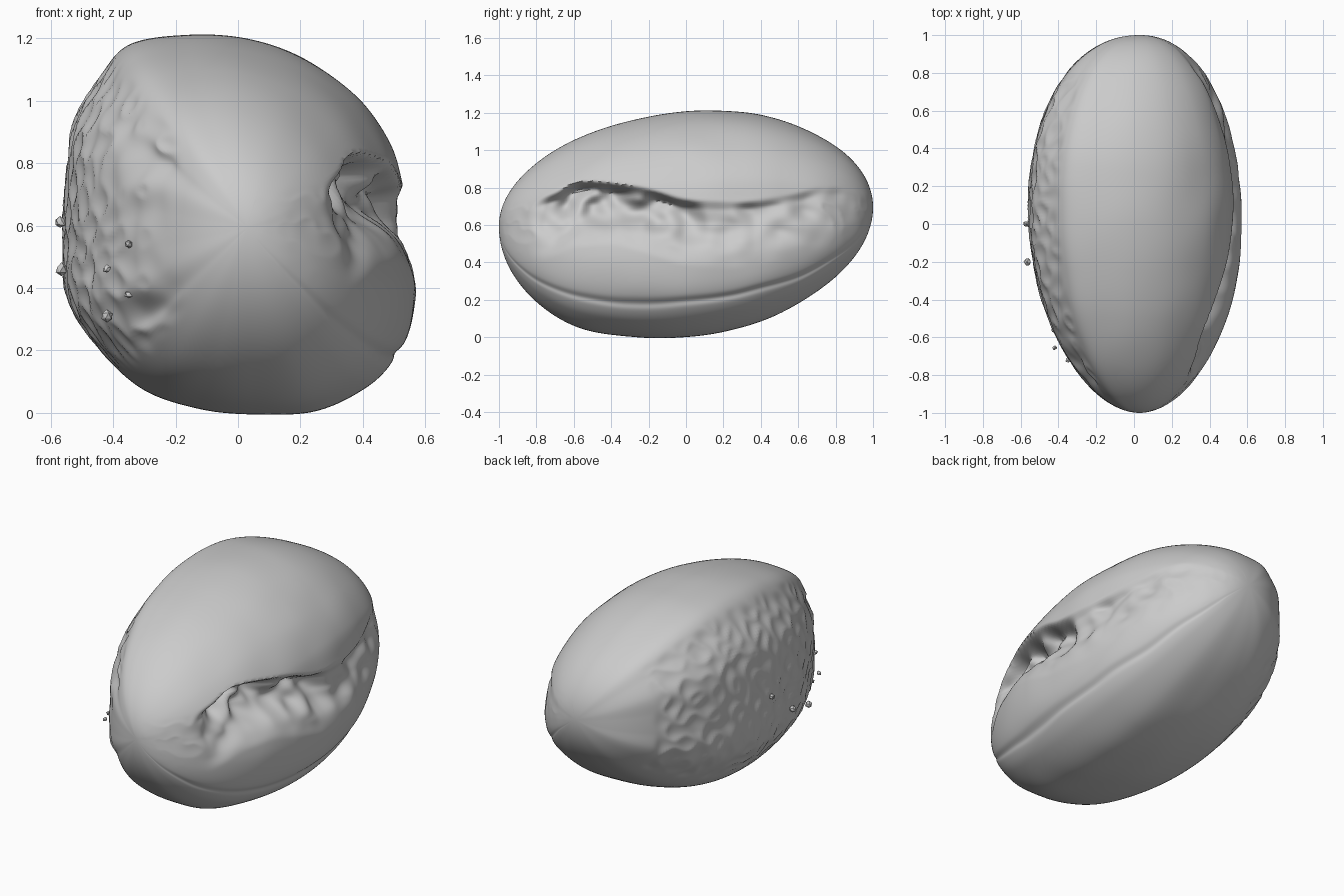
import bpy, bmesh, math, random
from mathutils import Vector, noise

cube = bpy.data.objects.get("Cube")
if cube:
    bpy.data.objects.remove(cube)

grey = bpy.data.materials.new("plain grey")
grey.use_nodes = True
tone = (0.6, 0.6, 0.6, 1)
grey.diffuse_color = tone
grey.node_tree.nodes["Principled BSDF"].inputs["Base Color"].default_value = tone

RINGS, SIDES = 190, 260
MID = 0.605      # height of the middle

# Widest cross-section (x, z), clockwise from the top
SECTION = [Vector(p) for p in (
    (-0.17, 1.205), (0.02, 1.195), (0.21, 1.13), (0.38, 1.005), (0.49, 0.85),
    (0.53, 0.70), (0.56, 0.56), (0.575, 0.42), (0.555, 0.28), (0.505, 0.18),
    (0.42, 0.09), (0.25, 0.01), (0.05, 0.0), (-0.13, 0.02), (-0.31, 0.08),
    (-0.46, 0.22), (-0.55, 0.37), (-0.56, 0.55), (-0.555, 0.73),
    (-0.535, 0.91), (-0.45, 1.06), (-0.35, 1.175))]


def section_point(t):
    """Smooth closed curve through the section points."""
    n = len(SECTION)
    i = int(t * n) % n
    u = t * n - int(t * n)
    a, b, c, d = (SECTION[(i + k) % n] for k in (-1, 0, 1, 2))
    return 0.5 * (2 * b + (c - a) * u + (2 * a - 5 * b + 4 * c - d) * u * u
                  + (3 * b - a - 3 * c + d) * u ** 3)


def bell(v, width):
    return math.exp(-(v / width) ** 2)


def step(lo, hi, v):
    v = min(max((v - lo) / (hi - lo), 0), 1)
    return v * v * (3 - 2 * v)


def spine(y, f):
    """Centre of the ring at y: tilted, with the front tip turned up a little."""
    return 0.03 * (1 - f), MID + 0.075 * y + (0.04 - 0.025 * y) * (1 - f)


def loft(s, y, f):
    """Place a section point on the ring at y: wider at the back than the front."""
    cx, cz = spine(y, f)
    flare = 0.04 + 0.06 * step(0.1, -0.3, s.x)
    wide = f ** (1 - 0.05 * y) * (1 + flare * y)
    tall = f * (1 - 0.04 * step(0.3, 0.9, y))
    low = max(0, MID - s.y) / MID
    sag = 0.025 * low * bell(y + 0.65, 0.25)
    return cx + s.x * wide, y, cz + (s.y - MID) * tall - sag


def sculpt(p, s, f):
    """Shape the side opening, lower seam and dented flank."""
    x, y, z = p
    wob = noise.noise(Vector((x * 4, y * 4, z * 4)))
    fine = noise.noise(Vector((x * 12, y * 8, z * 10)))
    inward = 0.0
    if s.x > 0.2:
        # Opening under a sharp upper lip, with torn folds inside
        lip = 0.82 - 0.11 * step(-0.45, 0.15, y) + 0.09 * step(0.2, 0.9, y) \
            - 0.1 * step(-0.55, -0.85, y) + 0.012 * wob
        drop = lip - z
        mouth = step(-0.015, 0.045, drop) * (1 - step(0.07, 0.34, drop))
        depth = 0.14 * step(-0.85, -0.58, y) * (1 - step(-0.45, 0.2, y)) \
            + 0.055 * step(-0.4, 0.0, y) * (1 - step(0.25, 0.9, y))
        inward += mouth * (depth * (1 + 0.5 * fine) + 0.03 * fine * f)
        # Seam along the lower edge
        inward += 0.012 * f * bell(s.y - 0.19 - 0.01 * wob, 0.02)
    if s.x < -0.3:
        # Rows of broad shallow dents
        patch = step(-0.38, -0.45, s.x) * step(-0.9, -0.78, y) * (1 - step(0.74, 0.82, y))
        rows = math.cos(y * 44 + 2 * wob) + math.cos(z * 40 + 2 * wob)
        inward += patch * (0.005 * rows + 0.012 * fine)
        # Upright crease near the front
        inward += 0.025 * bell(s.x + 0.5, 0.04) * bell(y + 0.75, 0.15)
    x -= math.copysign(inward, s.x)
    # Faint waviness overall
    return Vector((x * (1 + 0.012 * wob), y, z + 0.004 * wob * f))


def build_body():
    bm = bmesh.new()
    outline = [section_point(j / SIDES) for j in range(SIDES)]
    rings = []
    for i in range(1, RINGS):
        a = math.pi * i / RINGS
        y, f = -math.cos(a), math.sin(a)
        rings.append([bm.verts.new(sculpt(loft(s, y, f), s, f)) for s in outline])
    for r, q in zip(rings, rings[1:]):
        for j in range(SIDES):
            k = (j + 1) % SIDES
            bm.faces.new((r[j], r[k], q[k], q[j]))
    # Close the two ends
    for ring, y in ((rings[0], -1), (rings[-1], 1)):
        cx, cz = spine(y, 0)
        tip = bm.verts.new((cx, y, cz))
        for j in range(SIDES):
            bm.faces.new((ring[j], ring[(j + 1) % SIDES], tip))
    bmesh.ops.recalc_face_normals(bm, faces=bm.faces)
    body = finish(bm, "rounded_body")
    bpy.ops.object.select_all(action='DESELECT')
    body.select_set(True)
    bpy.context.view_layer.objects.active = body
    bpy.ops.object.shade_smooth_by_angle(angle=math.radians(50))


def finish(bm, name):
    mesh = bpy.data.meshes.new(name)
    bm.to_mesh(mesh)
    bm.free()
    mesh.materials.append(grey)
    obj = bpy.data.objects.new(name, mesh)
    bpy.context.collection.objects.link(obj)
    return obj


def build_crumbs():
    """Tiny loose chips on the dented flank."""
    random.seed(4)
    spots = ((-0.35, -0.72, 0.54), (-0.35, -0.69, 0.38), (-0.42, -0.56, 0.31),
             (-0.565, -0.2, 0.46), (-0.57, 0.0, 0.61), (-0.42, -0.655, 0.46))
    for n, spot in enumerate(spots):
        bm = bmesh.new()
        bmesh.ops.create_icosphere(bm, subdivisions=1, radius=0.012 + 0.012 * random.random())
        for v in bm.verts:
            v.co = v.co * random.uniform(0.8, 1.2) + Vector(spot)
        finish(bm, f"crumb_{n + 1}")


build_body()
build_crumbs()
